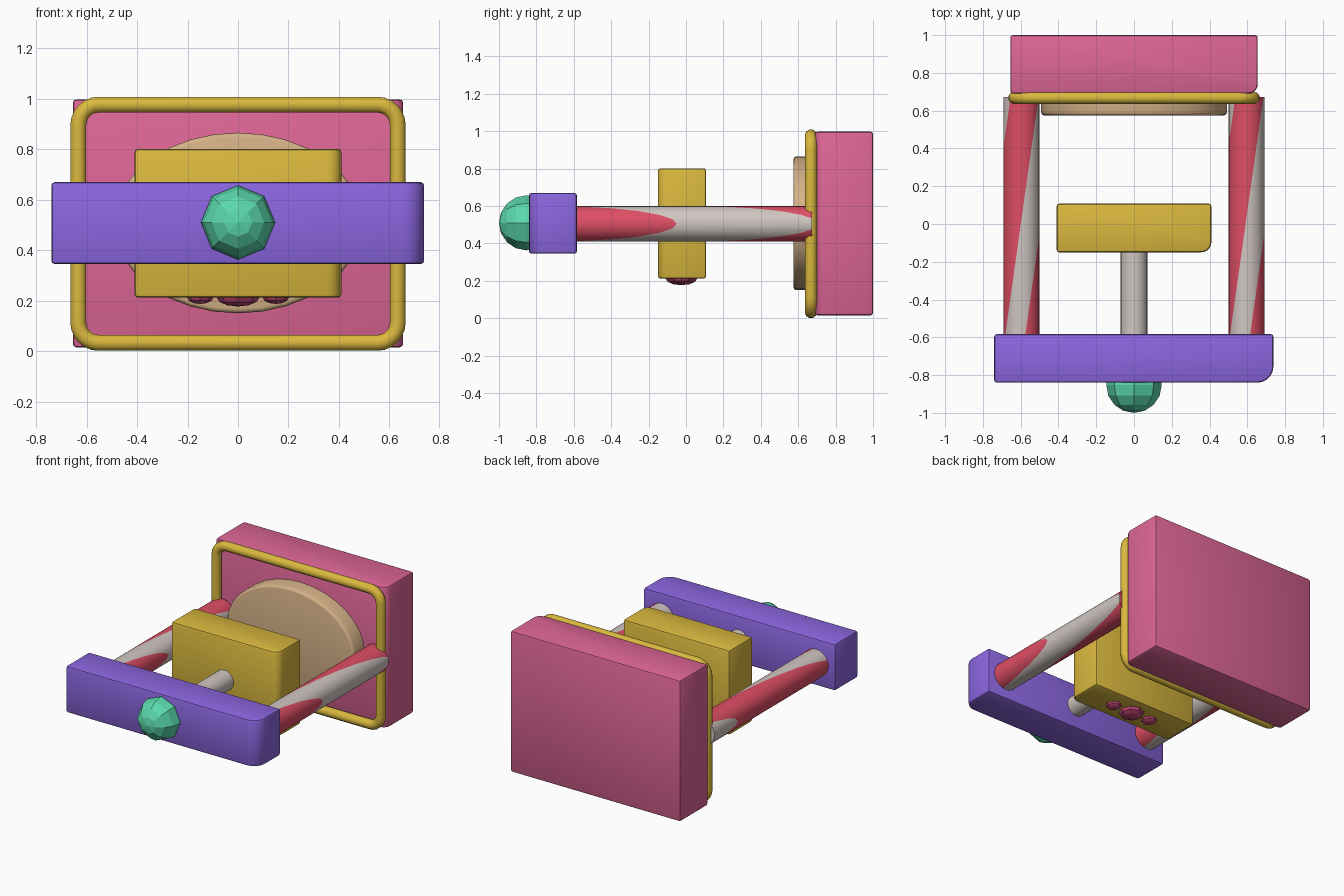
import bpy, bmesh, math
from mathutils import Matrix, Vector

if "Cube" in bpy.data.objects:
    bpy.data.objects.remove(bpy.data.objects["Cube"])


def colour(name, rgb):
    m = bpy.data.materials.new(name)
    lin = [((c / 255 + 0.055) / 1.055) ** 2.4 for c in rgb]
    m.diffuse_color = (*lin, 1)
    m.use_nodes = True
    m.node_tree.nodes["Principled BSDF"].inputs["Base Color"].default_value = m.diffuse_color
    return m


PINK = colour("pink", (222, 102, 150))
PURPLE = colour("purple", (140, 102, 224))
GOLD = colour("gold", (218, 184, 62))
GREEN = colour("mint_green", (90, 216, 172))
TAN = colour("tan", (214, 178, 136))
GREY = colour("pale_grey", (208, 198, 193))
RED = colour("red", (222, 78, 100))
ROSE = colour("deep_rose", (196, 72, 118))

MID_Z = 0.505
ALONG_Y = Matrix.Rotation(math.radians(90), 4, 'X')


def smooth(ob, angle=35):
    bpy.ops.object.select_all(action='DESELECT')
    ob.select_set(True)
    bpy.context.view_layer.objects.active = ob
    bpy.ops.object.shade_smooth_by_angle(angle=math.radians(angle))


def finish(name, bm, mats, smooth_it=True):
    bmesh.ops.recalc_face_normals(bm, faces=bm.faces)
    me = bpy.data.meshes.new(name)
    bm.to_mesh(me)
    bm.free()
    for m in mats:
        me.materials.append(m)
    ob = bpy.data.objects.new(name, me)
    bpy.context.collection.objects.link(ob)
    if smooth_it:
        smooth(ob)
    return ob


def box(name, lo, hi, mat, corner, edge=0.014):
    """Block with softened edges and one rounder upright edge at front right."""
    lo, hi = Vector(lo), Vector(hi)
    bm = bmesh.new()
    bmesh.ops.create_cube(bm, size=1)
    bmesh.ops.scale(bm, vec=hi - lo, verts=bm.verts)
    bmesh.ops.translate(bm, vec=(lo + hi) / 2, verts=bm.verts)
    front_right = [e for e in bm.edges
                   if all(v.co.x > hi.x - 1e-4 and v.co.y < lo.y + 1e-4 for v in e.verts)]
    bmesh.ops.bevel(bm, geom=front_right, offset=corner, segments=5, profile=0.5, affect='EDGES')
    bm.normal_update()
    sharp = [e for e in bm.edges if e.calc_face_angle(0) > math.radians(45)]
    bmesh.ops.bevel(bm, geom=sharp, offset=edge, segments=2, profile=0.5, affect='EDGES')
    return finish(name, bm, [mat])


def rod_mesh(radius, y0, y1, x, sides):
    bm = bmesh.new()
    bmesh.ops.create_cone(bm, cap_ends=True, segments=sides, radius1=radius, radius2=radius,
                          depth=y1 - y0, matrix=Matrix.Translation((x, (y0 + y1) / 2, MID_Z)) @ ALONG_Y)
    return bm


# Main blocks
box("back_block", (-0.655, 0.69, 0.015), (0.655, 1.0, 0.998), PINK, 0.05)
box("front_bar", (-0.74, -0.84, 0.345), (0.738, -0.583, 0.67), PURPLE, 0.085)
box("middle_block", (-0.41, -0.15, 0.212), (0.41, 0.108, 0.802), GOLD, 0.055)

# Rounded tube frame on the face of the back block
HX, HZ, R = 0.633, 0.472, 0.08
points = []
for i, (sx, sz) in enumerate([(1, 1), (-1, 1), (-1, -1), (1, -1)]):
    for k in range(7):
        a = math.radians(90 * i + 15 * k)
        points.append((sx * (HX - R) + R * math.cos(a), 0.668,
                       MID_Z + sz * (HZ - R) + R * math.sin(a)))
cu = bpy.data.curves.new("frame", 'CURVE')
cu.dimensions = '3D'
cu.bevel_depth = 0.033
cu.bevel_resolution = 3
sp = cu.splines.new('POLY')
sp.points.add(len(points) - 1)
for p, co in zip(sp.points, points):
    p.co = (*co, 1)
sp.use_cyclic_u = True
cu.materials.append(GOLD)
frame = bpy.data.objects.new("frame", cu)
bpy.context.collection.objects.link(frame)
bpy.ops.object.select_all(action='DESELECT')
frame.select_set(True)
bpy.context.view_layer.objects.active = frame
bpy.ops.object.convert(target='MESH')
smooth(frame, 50)

# Oval pad inside the frame
bm = bmesh.new()
bmesh.ops.create_cone(bm, cap_ends=True, segments=32, radius1=1, radius2=1, depth=1)
bmesh.ops.transform(bm, verts=bm.verts, matrix=Matrix.Translation((0, 0.637, MID_Z + 0.003))
                    @ Matrix.Diagonal((0.492, 0.125, 0.358, 1)) @ ALONG_Y)
rim = [e for e in bm.edges if all(v.co.y < 0.6 for v in e.verts)]
bmesh.ops.bevel(bm, geom=rim, offset=0.018, segments=3, profile=0.5, affect='EDGES')
finish("oval_pad", bm, [TAN])

# Two side rails, cut by slanted planes into red and grey bands
SLOPE = 0.14
CUTS = (-0.05, 0.71, 1.77)  # band limits along y, measured on the +x side of the rail
RAIL_R = 0.095
for side, x in (("left", -0.595), ("right", 0.595)):
    bm = rod_mesh(RAIL_R, -0.62, 0.673, x, 24)
    for c in CUTS:
        bmesh.ops.bisect_plane(bm, geom=bm.verts[:] + bm.edges[:] + bm.faces[:], dist=1e-5,
                               plane_co=(x + RAIL_R, c, 0), plane_no=(1, -SLOPE, 0))
    for f in bm.faces:
        co = f.calc_center_median()
        t = co.y - (co.x - x - RAIL_R) / SLOPE
        f.material_index = 1 if t < CUTS[0] or CUTS[1] < t < CUTS[2] else 0
    finish(side + "_rail", bm, [GREY, RED])

# Centre rod between the bar and the middle block
finish("centre_rod", rod_mesh(0.071, -0.62, -0.12, 0, 24), [GREY])

# Faceted knob on the front bar
bm = bmesh.new()
bmesh.ops.create_uvsphere(bm, u_segments=8, v_segments=8, radius=0.147,
                          matrix=Matrix.Translation((0, -0.853, 0.51)) @ ALONG_Y)
finish("knob", bm, [GREEN], False)

# Three low studs under the middle block
for name, x, rx, ry, rz in (("left_stud", -0.15, 0.052, 0.055, 0.026),
                            ("centre_stud", 0, 0.085, 0.085, 0.036),
                            ("right_stud", 0.15, 0.052, 0.055, 0.026)):
    bm = bmesh.new()
    bmesh.ops.create_uvsphere(bm, u_segments=8, v_segments=6, radius=1,
                              matrix=Matrix.Translation((x, -0.025, 0.213))
                              @ Matrix.Diagonal((rx, ry, rz, 1)))
    finish(name, bm, [ROSE], False)
